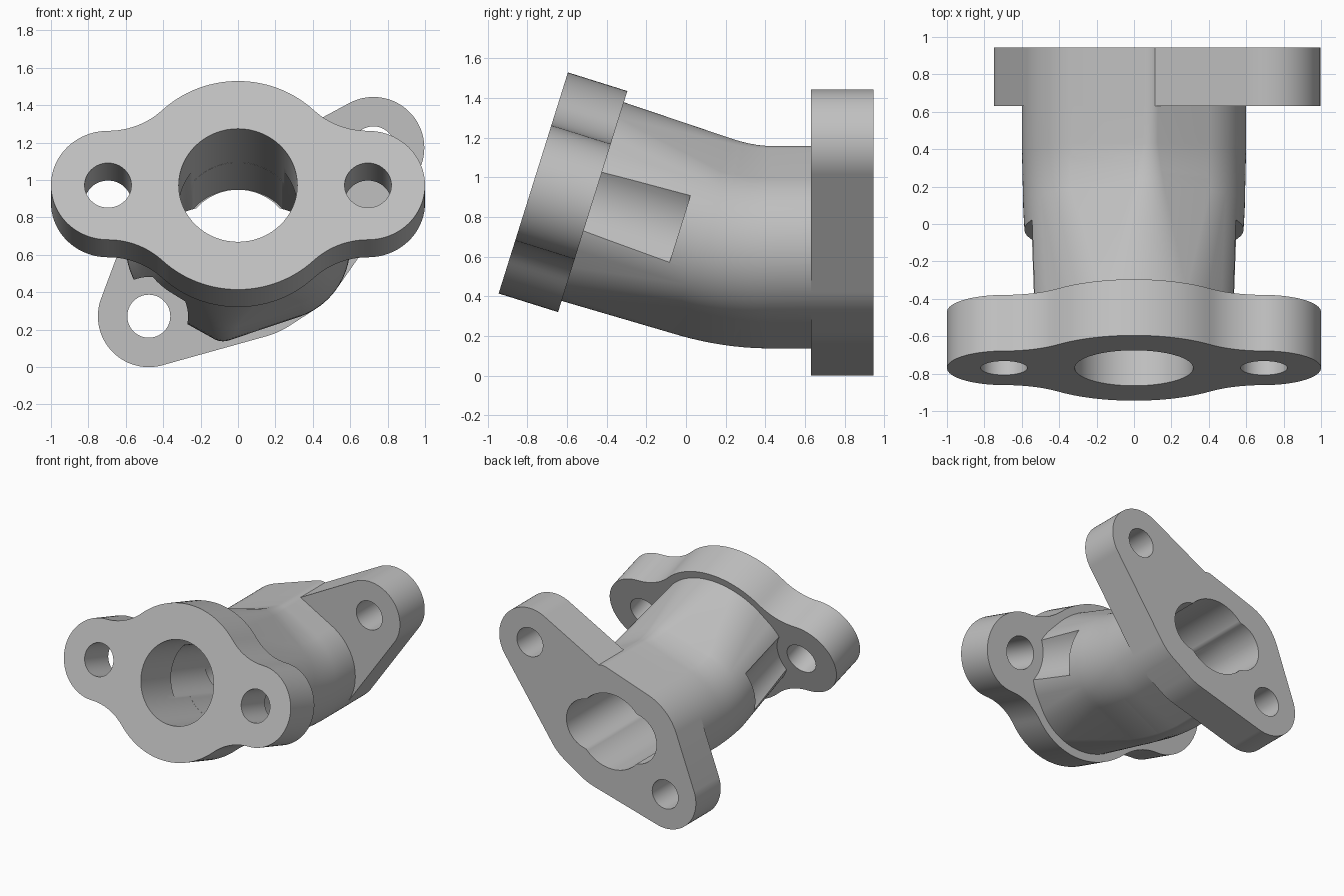
import bpy, bmesh, math
from mathutils import Vector, Matrix

cube = bpy.data.objects.get("Cube")
if cube:
    bpy.data.objects.remove(cube)

grey = bpy.data.materials.new("cast grey")
grey.use_nodes = True
GREY = (0.53, 0.53, 0.53, 1)
grey.diffuse_color = GREY
grey.node_tree.nodes["Principled BSDF"].inputs["Base Color"].default_value = GREY

TILT = math.radians(17.4)


def frame(origin, tilt):
    """Local x is sideways, y is up, z is depth towards the back."""
    c, s = math.cos(tilt), math.sin(tilt)
    m = Matrix(((1, 0, 0), (0, s, c), (0, c, -s))).to_4x4()
    m.translation = origin
    return m


FRONT = frame((0, -0.77, 0.972), TILT)
REAR = frame((0, 0, 0.648), 0)


def loft(name, rings):
    bm = bmesh.new()
    loops = [[bm.verts.new(p) for p in ring] for ring in rings]
    n = len(loops[0])
    for a, b in zip(loops, loops[1:]):
        for i in range(n):
            j = (i + 1) % n
            bm.faces.new((a[i], a[j], b[j], b[i]))
    bm.faces.new(loops[0])
    bm.faces.new(loops[-1])
    bmesh.ops.recalc_face_normals(bm, faces=bm.faces)
    mesh = bpy.data.meshes.new(name)
    bm.to_mesh(mesh)
    bm.free()
    mesh.materials.append(grey)
    ob = bpy.data.objects.new(name, mesh)
    bpy.context.collection.objects.link(ob)
    return ob


def place(outline, m, depth):
    return [m @ Vector((x, y, depth)) for x, y in outline]


def prism(name, outline, m, near, far):
    return loft(name, [place(outline, m, near), place(outline, m, far)])


def arc(cx, cy, r, start, end, steps):
    angles = [math.radians(start + (end - start) * i / steps) for i in range(steps + 1)]
    return [(cx + r * math.cos(a), cy + r * math.sin(a)) for a in angles]


def circle(cx, cy, r, steps=64):
    return arc(cx, cy, r, 0, 360, steps)[:-1]


def wrap(circles, steps=160):
    """Outline of a band pulled tight around circles given as (x, y, r)."""
    pts = []
    for i in range(steps):
        a = math.tau * (i + 0.5) / steps
        c, s = math.cos(a), math.sin(a)
        x, y, r = max(circles, key=lambda k: k[0] * c + k[1] * s + k[2])
        pts.append((x + r * c, y + r * s))
    return pts


def lobed(r, offset, side_r, steps=128):
    """Central circle merged with a smaller circle on each side."""
    pts = []
    for i in range(steps):
        a = math.tau * i / steps
        c, s = math.cos(a), math.sin(a)
        side = offset * abs(c) + math.sqrt(max(0, side_r ** 2 - (offset * s) ** 2))
        d = max(r, side)
        pts.append((d * c, d * s))
    return pts


def combine(ob, others, operation='DIFFERENCE'):
    for other in others:
        other.hide_render = True
        mod = ob.modifiers.new("combine", 'BOOLEAN')
        mod.operation = operation
        mod.solver = 'EXACT'
        mod.object = other
        bpy.context.view_layer.objects.active = ob
        bpy.ops.object.modifier_apply(modifier=mod.name)


def body_circles(k):
    """Circles wrapped by the elbow section, from front (0) to back (1)."""
    x, y, r = 0.08 * k, 0.41 * k, 0.525 - 0.425 * k
    side_x, side_r = 0.15 + 0.05 * k, 0.41 - 0.01 * k
    return [(side_x, 0, side_r), (-side_x, 0, side_r), (x, y, r), (-x, -y, r)]


# Front flange: round boss, two ears and concave fillets, mirrored from a quadrant
EAR_X, EAR_R, BOSS_R, FILLET = 0.695, 0.305, 0.584, 0.42
fillet_y = EAR_R + FILLET
lean = math.degrees(math.atan2(fillet_y, EAR_X))
quarter = (arc(EAR_X, 0, EAR_R, 0, 90, 20)
           + arc(EAR_X, fillet_y, FILLET, -90, lean - 180, 12)[1:]
           + arc(0, 0, BOSS_R, lean, 90, 14)[1:])
upper = quarter + [(-x, y) for x, y in reversed(quarter[:-1])]
outline = upper + [(x, -y) for x, y in reversed(upper[1:-1])]
front_flange = prism("front_flange", outline, FRONT, 0, 0.314)

# Rear flange: one tapering plate for each of the two uneven ears
HIGH_EAR, LOW_EAR = (0.724, 0.524), (-0.477, -0.376)
EAR = 0.272
HUB = (0.03, -0.05, 0.45)
rear = body_circles(1)
rear_flange = prism("rear_flange", wrap(rear + [HUB, (*LOW_EAR, EAR)]), REAR, 0.63, 0.945)
high_plate = prism("high_ear_plate", wrap([rear[0], HUB, (*HIGH_EAR, EAR)]), REAR, 0.63, 0.945)
combine(rear_flange, [high_plate], 'UNION')

# Elbow body: sections swept along a bent centre line
start = FRONT @ Vector((0, 0, 0.304))
bend = Vector((0, 0.26, 0.648))
enter = bend + (start - bend).normalized() * 0.19
leave = bend + Vector((0, 0.17, 0))
steps = 10
stations = [(start, TILT, 0)]
for i in range(steps + 1):
    t = i / steps
    p = enter * (1 - t) ** 2 + bend * 2 * t * (1 - t) + leave * t ** 2
    stations.append((p, TILT * (1 - t), 0.8 + 0.2 * t))
stations.append((Vector((0, 0.64, 0.648)), 0, 1))
body = loft("elbow_body", [place(wrap(body_circles(k)), frame(p, tilt), 0)
                           for p, tilt, k in stations])

# Bore: round mouth, then lobed along both legs of the elbow
mouth = prism("mouth_cutter", circle(0, 0, 0.317), FRONT, -0.1, 0.6)
front_bore = prism("front_bore_cutter", lobed(0.316, 0.2, 0.2), FRONT, 0.4, 1.08)
rear_bore = prism("rear_bore_cutter", lobed(0.3, 0.2, 0.2), REAR, 0.15, 1.1)
cutters = [mouth, front_bore, rear_bore]
combine(body, cutters)
combine(front_flange, [mouth])
combine(rear_flange, [rear_bore])
cutters.append(high_plate)

# Bolt holes in the ears and clearance grooves along the body
for side in (-1, 1):
    hole = prism("bolt_hole_cutter", circle(side * EAR_X, 0, 0.125), FRONT, -0.1, 0.5)
    groove = prism("groove_cutter", circle(side * 0.775, 0, 0.29), FRONT, 0.2, 0.775)
    combine(front_flange, [hole])
    combine(body, [groove])
    cutters += [hole, groove]
for ear in (HIGH_EAR, LOW_EAR):
    hole = prism("bolt_hole_cutter", circle(*ear, 0.115), REAR, 0.5, 1.1)
    combine(rear_flange, [hole])
    cutters.append(hole)
groove = prism("groove_cutter", circle(*LOW_EAR, 0.21), REAR, -0.2, 0.7)
combine(body, [groove])
cutters.append(groove)

for cutter in cutters:
    bpy.data.objects.remove(cutter)

# Smooth curved walls, crisp edges
bpy.ops.object.select_all(action='DESELECT')
for ob in (front_flange, rear_flange, body):
    ob.select_set(True)
bpy.context.view_layer.objects.active = body
bpy.ops.object.shade_smooth_by_angle(angle=math.radians(30))
